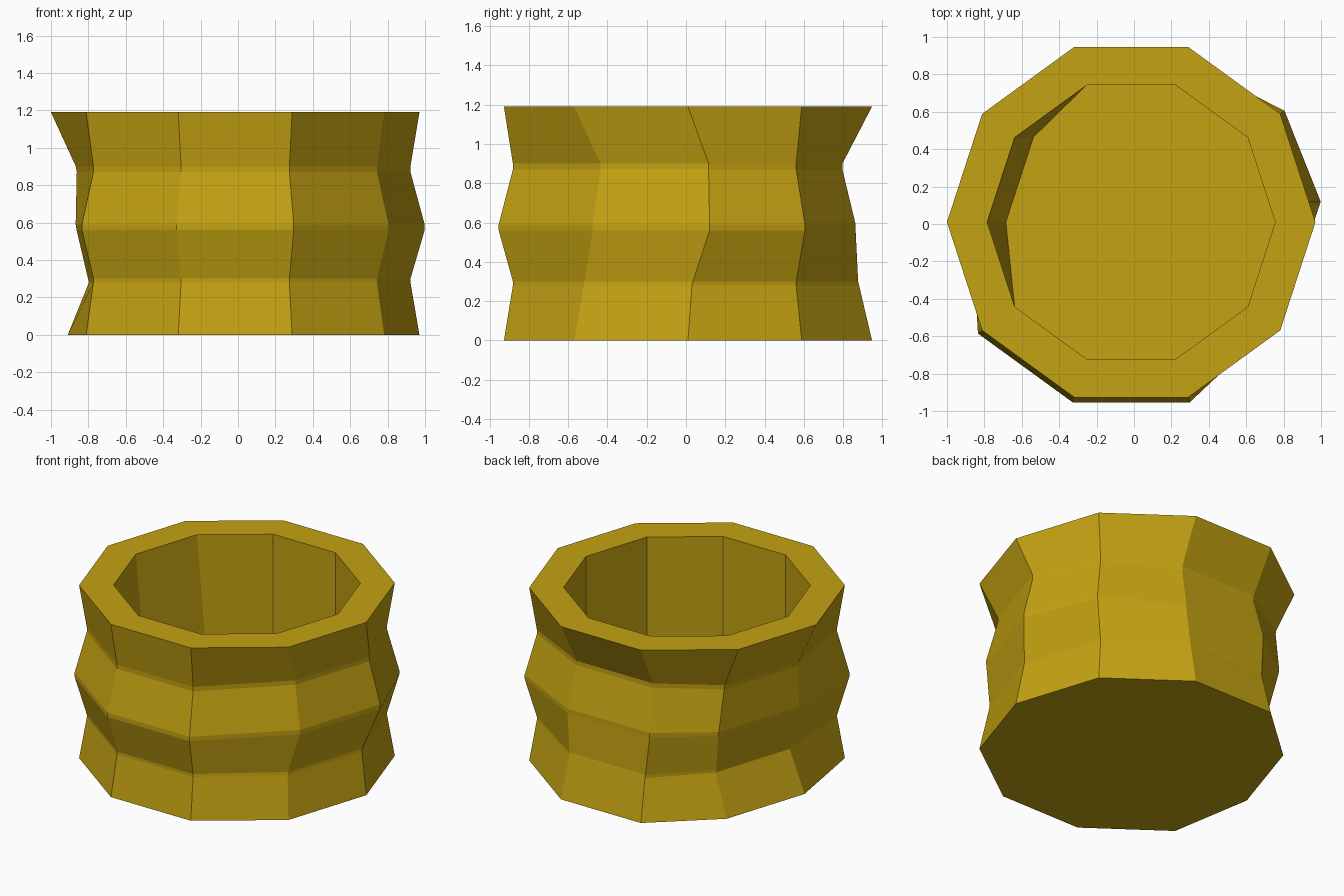
import bpy, bmesh, math

if "Cube" in bpy.data.objects:
    bpy.data.objects.remove(bpy.data.objects["Cube"])

SIDES = 10
CX, CY = -0.015, 0.01

# height, radius, inward dent of left corners, dent of back and right corners
OUTER = [(0.00, 0.985, 0.09, 0.00),
         (0.28, 0.937, 0.155, 0.02), (0.30, 0.937, 0.15, 0.025),
         (0.56, 1.013, 0.165, 0.11), (0.59, 1.013, 0.16, 0.11),
         (0.87, 0.937, 0.09, 0.105), (0.90, 0.937, 0.085, 0.105),
         (1.19, 0.985, 0.00, 0.00)]
INNER = [(1.19, 0.77, 0.00, 0.00), (0.10, 0.77, 0.10, 0.00)]


def ring(bm, z, r, left, side):
    verts = []
    for i in range(SIDES):
        a = math.tau * i / SIDES
        x, y = CX + r * math.cos(a), CY + r * math.sin(a)
        if i in (4, 5):        # left pair
            x += left
        elif i in (2, 3):      # back pair
            y -= side
        elif i in (0, 9):      # right pair
            y += side
        verts.append(bm.verts.new((x, y, z)))
    return verts


# pot: outer wall, rim, cavity wall, cavity floor and base
bm = bmesh.new()
rings = [ring(bm, *p) for p in OUTER + INNER]
for low, high in zip(rings, rings[1:]):
    for i in range(SIDES):
        j = (i + 1) % SIDES
        bm.faces.new((low[i], low[j], high[j], high[i]))
bm.faces.new(rings[0][::-1])
bm.faces.new(rings[-1])
bmesh.ops.recalc_face_normals(bm, faces=bm.faces)

mesh = bpy.data.meshes.new("dented_pot")
bm.to_mesh(mesh)
bm.free()
pot = bpy.data.objects.new("dented_pot", mesh)
bpy.context.collection.objects.link(pot)

# mustard yellow
mat = bpy.data.materials.new("mustard")
mat.diffuse_color = (0.55, 0.36, 0.006, 1)
mat.use_nodes = True
mat.node_tree.nodes["Principled BSDF"].inputs["Base Color"].default_value = mat.diffuse_color
mesh.materials.append(mat)
